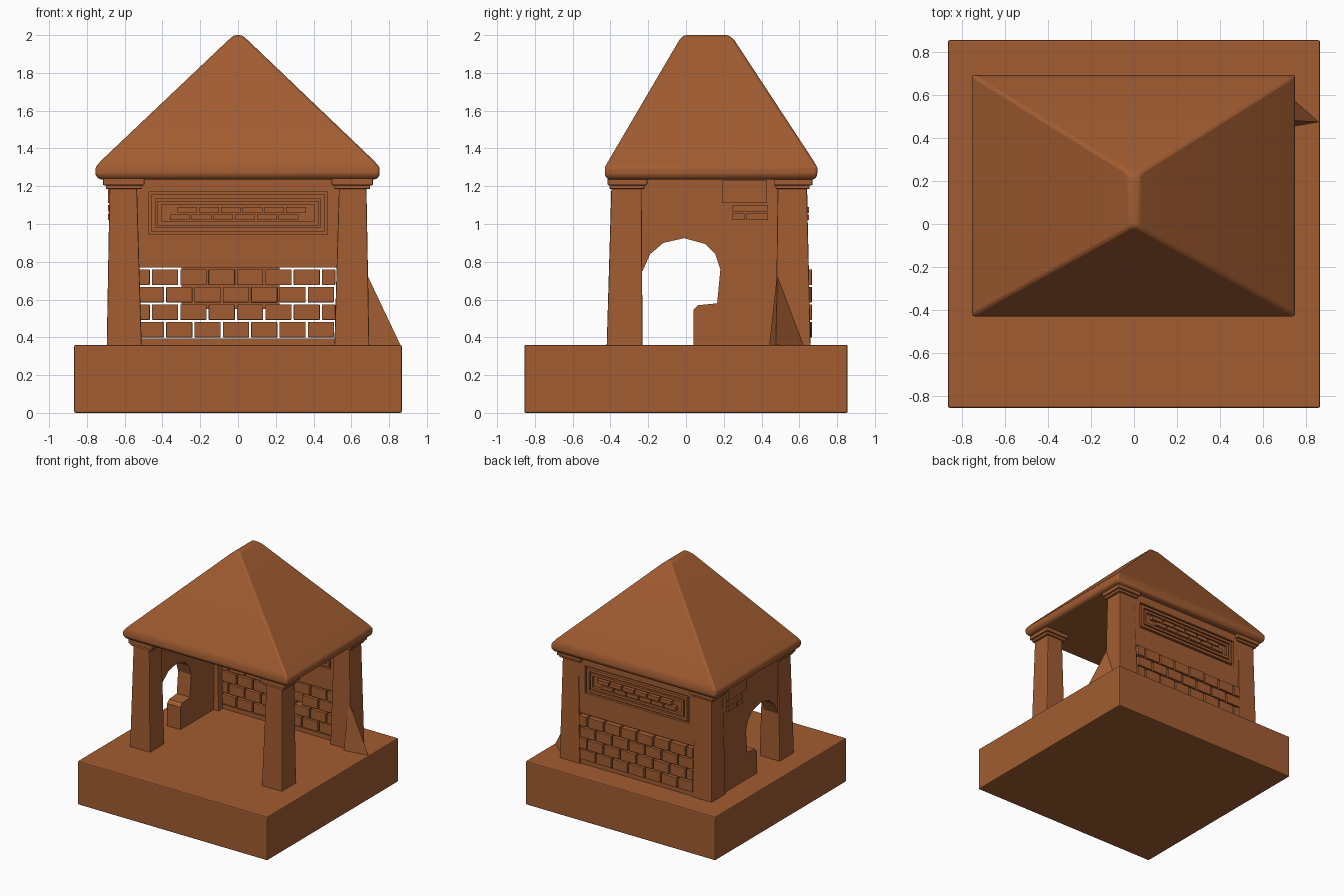
import bpy, bmesh, random
from mathutils import Vector

random.seed(4)
cube = bpy.data.objects.get("Cube")
if cube:
    bpy.data.objects.remove(cube, do_unlink=True)

clay = bpy.data.materials.new("warm brown clay")
clay.use_nodes = True
COLOUR = (0.36, 0.108, 0.031, 1)
clay.diffuse_color = COLOUR
clay.node_tree.nodes["Principled BSDF"].inputs["Base Color"].default_value = COLOUR


def finish(name, bm, bevel=0, smooth=False):
    bmesh.ops.recalc_face_normals(bm, faces=bm.faces)
    mesh = bpy.data.meshes.new(name)
    bm.to_mesh(mesh)
    bm.free()
    mesh.materials.append(clay)
    obj = bpy.data.objects.new(name, mesh)
    bpy.context.collection.objects.link(obj)
    if bevel:
        mod = obj.modifiers.new("soft edges", "BEVEL")
        mod.width, mod.segments = bevel, 2
    if smooth:
        bpy.ops.object.select_all(action="DESELECT")
        obj.select_set(True)
        bpy.context.view_layer.objects.active = obj
        bpy.ops.object.shade_smooth_by_angle()
    return obj


def loft(bm, rings):
    """Stack rectangles given as (z, x0, x1, y0, y1) and cap both ends."""
    loops = [[bm.verts.new(p) for p in ((x0, y0, z), (x1, y0, z), (x1, y1, z), (x0, y1, z))]
             for z, x0, x1, y0, y1 in rings]
    for a, b in zip(loops, loops[1:]):
        for i in range(4):
            j = (i + 1) % 4
            bm.faces.new((a[i], a[j], b[j], b[i]))
    bm.faces.new(loops[0][::-1])
    bm.faces.new(loops[-1])


def box(bm, x0, x1, y0, y1, z0, z1):
    loft(bm, [(z0, x0, x1, y0, y1), (z1, x0, x1, y0, y1)])


# Plinth
bm = bmesh.new()
box(bm, -0.867, 0.867, -0.856, 0.856, 0, 0.36)
finish("plinth", bm, 0.008)

# Hipped roof with a rounded eave
bm = bmesh.new()
loft(bm, [(1.235, -0.73, 0.73, -0.41, 0.68), (1.255, -0.755, 0.75, -0.43, 0.695),
          (1.3, -0.755, 0.75, -0.43, 0.695), (1.335, -0.725, 0.72, -0.41, 0.675),
          (1.975, -0.05, 0.05, -0.035, 0.255), (2.0, -0.02, 0.02, -0.01, 0.225)])
finish("roof", bm, 0.012, True)

# Tapered pillars and their stepped caps
for side, s in (("left", 1), ("right", -1)):
    for end, low, high in (("front", (-0.42, -0.23), (-0.395, -0.235)),
                           ("back", (0.475, 0.66), (0.485, 0.64))):
        bm = bmesh.new()
        loft(bm, [(0.35, *sorted((s * 0.51, s * 0.695)), *low),
                  (1.2, *sorted((s * 0.535, s * 0.68)), *high)])
        finish(f"{end}_{side}_pillar", bm, 0.006)
        bm = bmesh.new()
        mid = 0.605 * s
        y0, y1 = high
        box(bm, mid - 0.095, mid + 0.095, y0 - 0.01, y1 + 0.015, 1.185, 1.21)
        box(bm, mid - 0.11, mid + 0.11, y0 - 0.02, y1 + 0.03, 1.205, 1.25)
        finish(f"{end}_{side}_cap", bm, 0.006)

# Sloping buttress against the back left pillar
bm = bmesh.new()
a, b, c, top = [bm.verts.new(p) for p in ((0.66, 0.44, 0.35), (0.862, 0.475, 0.355),
                                          (0.66, 0.655, 0.35), (0.67, 0.485, 0.76))]
for f in ((a, b, c), (a, b, top), (b, c, top), (c, a, top)):
    bm.faces.new(f)
finish("buttress", bm)

# Side wall with an arched doorway and a low step
outline = [(0.6, 0.35), (0.6, 1.24), (-0.3, 1.24), (-0.3, 0.75), (-0.23, 0.75),
           (-0.19, 0.84), (-0.12, 0.9), (-0.01, 0.925), (0.1, 0.895), (0.155, 0.84),
           (0.182, 0.76), (0.165, 0.58), (0.065, 0.57), (0.04, 0.545), (0.04, 0.35)]
bm = bmesh.new()
face = bm.faces.new([bm.verts.new((-0.675, y, z)) for y, z in outline])
new = bmesh.ops.extrude_face_region(bm, geom=[face])["geom"]
bmesh.ops.translate(bm, verts=[v for v in new if isinstance(v, bmesh.types.BMVert)],
                    vec=Vector((0.12, 0, 0)))
finish("arched_side_wall", bm)

# Exposed bricks high on the side wall
bm = bmesh.new()
for y0, y1, z0, z1 in ((0.19, 0.43, 1.11, 1.23), (0.245, 0.435, 1.065, 1.1),
                       (0.245, 0.31, 1.02, 1.055), (0.32, 0.435, 1.02, 1.055)):
    box(bm, -0.688, -0.542, y0, y1, z0, z1)
finish("side_wall_bricks", bm)

# Back wall: sill, recessed core and proud plaster around the panel
bm = bmesh.new()
box(bm, -0.53, 0.53, 0.53, 0.65, 0.35, 0.395)
box(bm, -0.55, 0.55, 0.55, 0.62, 0.77, 1.24)
box(bm, -0.55, 0.55, 0.53, 0.64, 0.77, 0.945)
box(bm, -0.55, 0.55, 0.53, 0.64, 1.17, 1.24)
for s in (-1, 1):
    x0, x1 = sorted((s * 0.475, s * 0.55))
    box(bm, x0, x1, 0.53, 0.64, 0.945, 1.17)
box(bm, -0.3, 0.22, 0.585, 0.605, 0.55, 0.77)
finish("back_wall", bm)

# Nested frames and small bricks of the upper panel
bm = bmesh.new()
for x, z0, z1, w in ((0.46, 0.96, 1.155, 0.022), (0.425, 0.992, 1.123, 0.02)):
    box(bm, -x, x, 0.53, 0.642, z1 - w, z1)
    box(bm, -x, x, 0.53, 0.642, z0, z0 + w)
    for s in (-1, 1):
        x0, x1 = sorted((s * x, s * (x - w)))
        box(bm, x0, x1, 0.53, 0.642, z0 + w, z1 - w)
for row in range(2):
    z0 = 1.021 + row * 0.038
    for col in range(6):
        x0 = -0.36 + 0.115 * col + 0.04 * row
        box(bm, x0, x0 + 0.104, 0.528, 0.65, z0, z0 + 0.03)
finish("upper_brick_panel", bm)

# Loose-jointed brickwork in the lower opening
bm = bmesh.new()
PITCH, ROW = 0.15, 0.0925
for row in range(4):
    z0 = 0.4 + row * ROW
    for col in range(-1, 8):
        x0 = -0.53 + PITCH * (col + 0.5 * (row % 2))
        left, right = max(x0, -0.525), min(x0 + PITCH - 0.012, 0.515)
        if right - left < 0.03:
            continue
        drop = random.uniform(0, 0.008)
        worn = 0.035 if (row == 3 and -0.2 < x0 < 0) or (row == 2 and 0 < x0 < 0.15) else 0
        box(bm, left, right, 0.525 + drop + worn, 0.668 - drop, z0, z0 + ROW - 0.011)
finish("lower_bricks", bm, 0.003)
